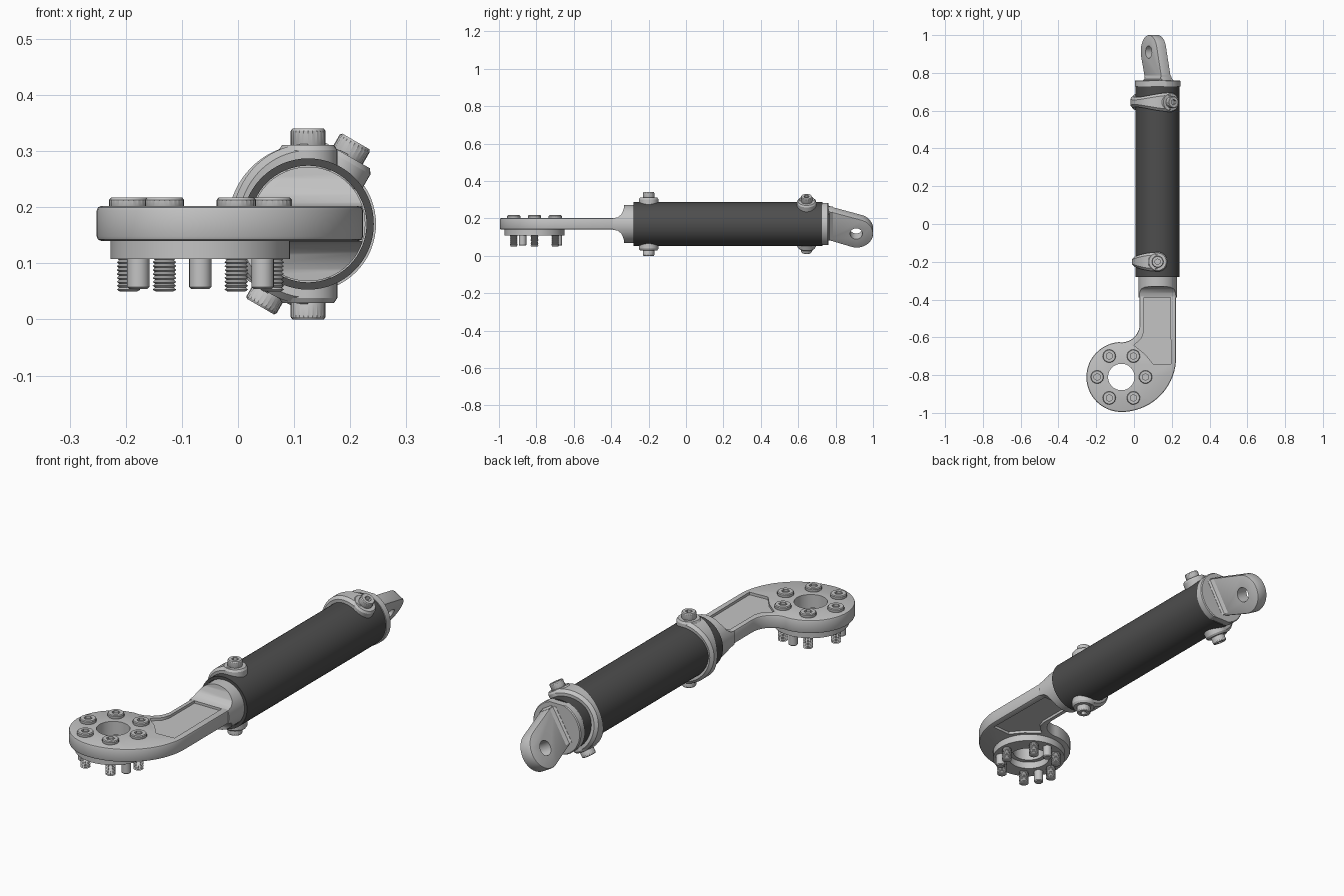
import bpy, bmesh
from math import sin, cos, pi, radians, sqrt
from mathutils import Matrix, Vector

cube = bpy.data.objects.get("Cube")
if cube:
    bpy.data.objects.remove(cube, do_unlink=True)


def material(name, value):
    m = bpy.data.materials.new(name)
    m.use_nodes = True
    colour = (value, value, value, 1)
    m.diffuse_color = colour
    m.node_tree.nodes["Principled BSDF"].inputs["Base Color"].default_value = colour
    return m


METAL = material("light grey metal", 0.55)
DARK = material("dark grey tube", 0.075)
X, Y, Z = Vector((1, 0, 0)), Vector((0, 1, 0)), Vector((0, 0, 1))
AXIS = Vector((0.125, 0, 0.17))      # tube centre line
HUB = Vector((-0.067, -0.81, 0))     # mounting disc centre


def finish(name, bm, mat):
    bmesh.ops.recalc_face_normals(bm, faces=bm.faces)
    mesh = bpy.data.meshes.new(name)
    bm.to_mesh(mesh)
    bm.free()
    mesh.materials.append(mat)
    ob = bpy.data.objects.new(name, mesh)
    bpy.context.collection.objects.link(ob)
    return ob


def smooth(ob):
    bpy.ops.object.select_all(action='DESELECT')
    ob.select_set(True)
    bpy.context.view_layer.objects.active = ob
    bpy.ops.object.shade_smooth_by_angle(angle=radians(32))


def skin(bm, rings, closed):
    """Bridge rings of points; cap the ends unless the sweep is closed."""
    rows = [[bm.verts.new(p) for p in ring] for ring in rings]
    pairs = list(zip(rows, rows[1:] + rows[:1])) if closed else list(zip(rows, rows[1:]))
    for a, b in pairs:
        for i in range(len(a)):
            j = (i + 1) % len(a)
            bm.faces.new((a[i], a[j], b[j], b[i]))
    if not closed:
        bm.faces.new(rows[0])
        bm.faces.new(rows[-1])


def lathe(name, profile, origin, axis, segs=32, closed=False, shape=None, mat=METAL):
    """Turn (radius, height) points about an axis; shape adjusts the radius."""
    side = axis.cross(X if abs(axis.x) < 0.8 else Y).normalized()
    other = axis.cross(side)
    rings = []
    for k, (r, h) in enumerate(profile):
        ring = []
        for i in range(segs):
            t = 2 * pi * i / segs
            q = shape(k, i, t, r) if shape else r
            ring.append(origin + axis * h + (side * cos(t) + other * sin(t)) * q)
        rings.append(ring)
    bm = bmesh.new()
    skin(bm, rings, closed)
    ob = finish(name, bm, mat)
    smooth(ob)
    return ob


def prism(name, pts, lo, hi, origin, u, v, w):
    bm = bmesh.new()
    skin(bm, [[origin + u * a + v * b + w * h for a, b in pts] for h in (lo, hi)], False)
    return finish(name, bm, METAL)


def apply(ob, kind, **settings):
    mod = ob.modifiers.new(kind, kind)
    for key, value in settings.items():
        setattr(mod, key, value)
    bpy.context.view_layer.objects.active = ob
    bpy.ops.object.modifier_apply(modifier=mod.name)


def boolean(ob, cutter, operation='DIFFERENCE'):
    apply(ob, 'BOOLEAN', object=cutter, operation=operation, solver='EXACT')
    bpy.data.objects.remove(cutter, do_unlink=True)


def bevel(ob, width):
    apply(ob, 'BEVEL', width=width, segments=2, limit_method='ANGLE', angle_limit=radians(50))


def arc(cx, cy, r, start, end, n):
    return [(cx + r * cos(radians(start + (end - start) * i / n)),
             cy + r * sin(radians(start + (end - start) * i / n))) for i in range(n + 1)]


def screw_head(name, origin, axis, r, h, socket):
    """Knurled cap with a hexagonal socket."""
    def shape(k, i, t, q):
        if k > 3:
            return q * cos(pi / 6) / cos(t % (pi / 3) - pi / 6)
        return q * (0.96 if i % 2 and k in (1, 2) else 1)
    lathe(name, [(r * .95, 0), (r, 0.002), (r, h - .004), (r * .9, h),
                 (socket, h), (socket, h * .4)], origin, axis, 48, shape=shape)


# Hollow tube
lathe("tube", [(0.117, -0.28), (0.117, 0.73), (0.104, 0.73), (0.104, -0.28)],
      AXIS, Y, 64, closed=True, mat=DARK)

# Curved front arm with shallow pockets on both faces
outline = [(0.03, -0.31)] + arc(-0.067, -0.53, 0.097, 0, -90, 10)
outline += arc(HUB.x, HUB.y, 0.185, 94, 270, 28)
outline += arc(HUB.x, -0.705, 0.29, -90, 0, 18)[1:] + [(0.223, -0.31)]
arm = prism("front_arm", outline, 0.14, 0.202, Vector(), X, Y, Z)
bevel(arm, 0.008)
pocket = [(0.052, -0.385), (0.192, -0.385), (0.196, -0.74), (0.105, -0.745),
          (0.06, -0.69), (0.0, -0.642), (0.04, -0.605), (0.052, -0.57)]
for lo, hi in ((0.19, 0.25), (0.1, 0.152)):
    boolean(arm, prism("pocket_cutter", pocket, lo, hi, Vector(), X, Y, Z))
boolean(arm, lathe("hole_cutter", [(0.07, 0), (0.07, 0.3)], HUB, Z, 48))
smooth(arm)

# Plug joining the arm to the tube, with a curved shoulder
half = [(-0.39, 0.031), (-0.365, 0.036), (-0.345, 0.052), (-0.333, 0.08), (-0.33, 0.11), (-0.26, 0.11)]
profile = half + [(y, -z) for y, z in reversed(half)]
plug = prism("arm_plug", profile, -0.11, 0.11, AXIS, Y, Z, X)
boolean(plug, lathe("plug_cutter", [(0.102, -0.5), (0.102, 0)], AXIS, Y, 64), 'INTERSECT')
smooth(plug)

# Locating ring under the disc
lathe("locating_ring", [(0.16, 0.108), (0.16, 0.145), (0.09, 0.145), (0.09, 0.108)],
      HUB, Z, 48, closed=True)

# Six threaded screws and three dowel pins
for i in range(6):
    t = i * pi / 3
    spot = HUB + Vector((cos(t), sin(t), 0)) * 0.128
    screw_head(f"disc_screw_head_{i + 1}", spot + Z * 0.2, Z, 0.035, 0.017, 0.018)
    thread = [(0.016, 0.05)]
    for k in range(9):
        thread += [(0.021, 0.053 + k * 0.007), (0.017, 0.0565 + k * 0.007)]
    lathe(f"disc_screw_thread_{i + 1}", thread, spot, Z, 20)
for i, a in enumerate((90, 210, 330)):
    t = radians(a)
    lathe(f"dowel_pin_{i + 1}", [(0.016, 0.054), (0.02, 0.058), (0.02, 0.12)],
          HUB + Vector((cos(t), sin(t), 0)) * 0.128, Z, 24)


# Clamp strap round one side of the tube, with a boss and bolt at each end
def clamp(name, y, tilt, reach):
    up = Vector((sin(tilt), 0, cos(tilt)))
    side = Vector((-cos(tilt), 0, sin(tilt)))
    centre = AXIS + Y * y
    rings = []
    for i in range(41):
        a = pi * i / 40
        w = 0.026 + 0.024 * cos(a) ** 2
        outer = reach + (0.143 - reach) * cos(a) ** 2
        d = up * cos(a) + side * sin(a)
        section = [(0.112, -w), (outer - .012, -w), (outer, -w + .014),
                   (outer, w - .014), (outer - .012, w), (0.112, w)]
        rings.append([centre + d * r + Y * v for r, v in section])
    bm = bmesh.new()
    skin(bm, rings, False)
    smooth(finish(name + "_strap", bm, METAL))
    for label, d in (("upper", up), ("lower", -up)):
        lathe(f"{name}_{label}_boss", [(0.052, 0.095), (0.052, 0.132), (0.046, 0.141)], centre, d, 32)
        screw_head(f"{name}_{label}_bolt", centre + d * 0.139, d, 0.031, 0.031, 0.015)


clamp("front_clamp", -0.2, 0, 0.136)
clamp("rear_clamp", 0.645, radians(30), 0.143)

# Rear end cap, trimmed flat above and below
cap = lathe("rear_cap", [(0.121, 0.728), (0.121, 0.757), (0.117, 0.761)], AXIS, Y, 64)
trim = [(0.6, -0.112), (0.9, -0.112), (0.9, 0.112), (0.6, 0.112)]
boolean(cap, prism("cap_cutter", trim, -0.2, 0.2, AXIS, Y, Z, X), 'INTERSECT')
smooth(cap)

# Rear lug, tilted about the tube axis, with a cross hole and a flared foot
down = Vector((-0.5, 0, -sqrt(0.75)))
across = Y.cross(down)
tongue = [(0.75, -0.1)] + arc(0.913, 0.043, 0.088, -72, 110, 24) + [(0.75, 0.08)]
lug = prism("rear_lug", tongue, -0.03, 0.03, AXIS, Y, down, across)
bevel(lug, 0.006)
hole_spot = AXIS + Y * 0.91 + down * 0.043
boolean(lug, lathe("lug_hole_cutter", [(0.033, -0.1), (0.033, 0.1)], hole_spot, across, 32))
smooth(lug)
foot = [(0.75, -0.045), (0.762, -0.045), (0.768, -0.036), (0.785, -0.03),
        (0.785, 0.03), (0.768, 0.036), (0.762, 0.045), (0.75, 0.045)]
smooth(prism("rear_lug_foot", foot, -0.09, 0.078, AXIS, Y, across, down))
